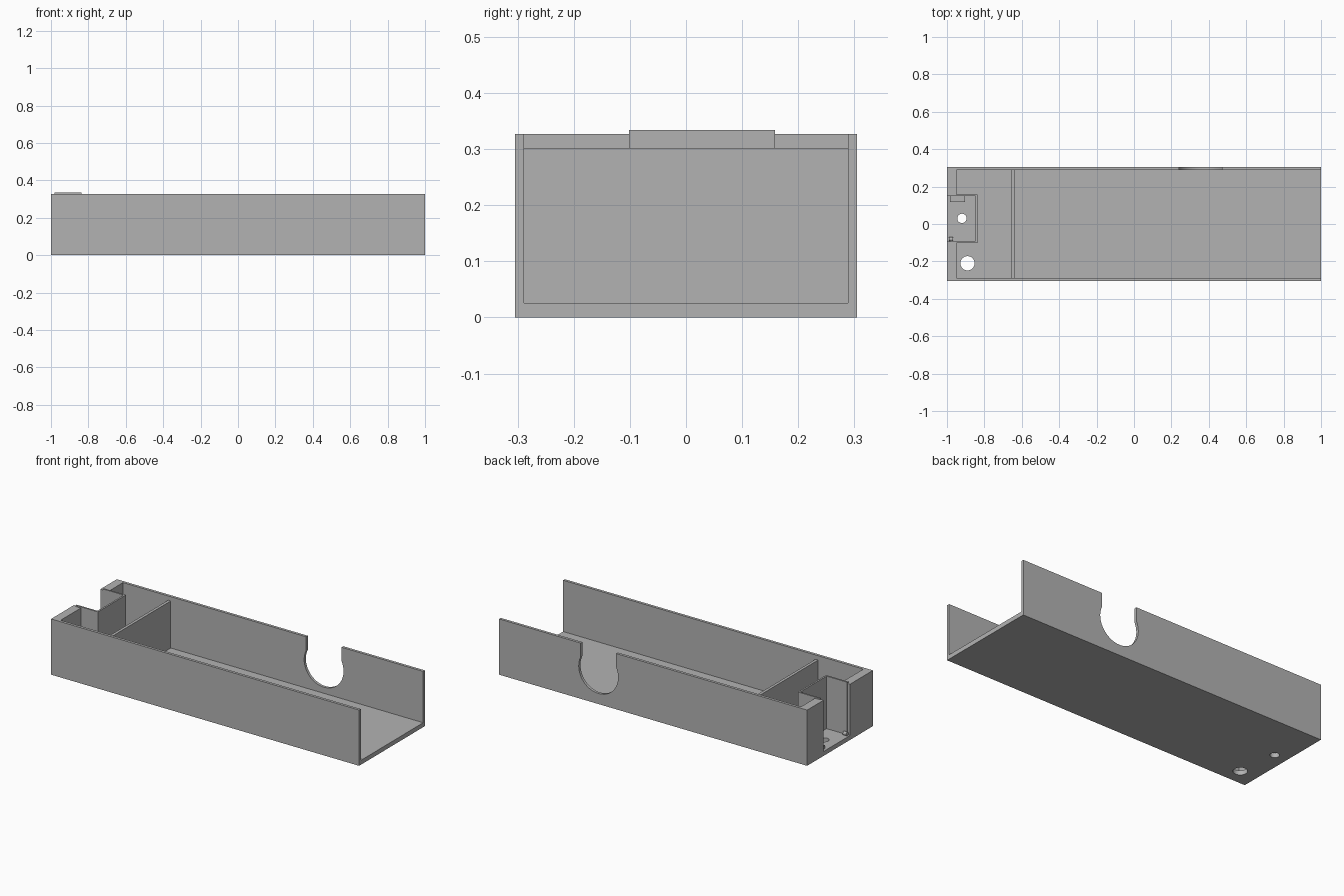
import bpy, bmesh, math
from mathutils import Matrix

old = bpy.data.objects.get("Cube")
if old:
    bpy.data.objects.remove(old, do_unlink=True)

grey = bpy.data.materials.new("plain grey")
grey.use_nodes = True
GREY = (0.45, 0.45, 0.45, 1)
grey.diffuse_color = GREY
grey.node_tree.nodes["Principled BSDF"].inputs["Base Color"].default_value = GREY


def finish(name, bm):
    bmesh.ops.recalc_face_normals(bm, faces=bm.faces)
    mesh = bpy.data.meshes.new(name)
    bm.to_mesh(mesh)
    bm.free()
    mesh.materials.append(grey)
    obj = bpy.data.objects.new(name, mesh)
    bpy.context.collection.objects.link(obj)
    return obj


def prism(name, outline, axis, start, end):
    """Extrude a closed outline along x (outline is y, z) or z (outline is x, y)."""
    bm = bmesh.new()
    place = (lambda a, b: (start, a, b)) if axis == "x" else (lambda a, b: (a, b, start))
    face = bm.faces.new([bm.verts.new(place(a, b)) for a, b in outline])
    out = bmesh.ops.extrude_face_region(bm, geom=[face])
    verts = [v for v in out["geom"] if isinstance(v, bmesh.types.BMVert)]
    step = (end - start, 0, 0) if axis == "x" else (0, 0, end - start)
    bmesh.ops.translate(bm, verts=verts, vec=step)
    return finish(name, bm)


def box(name, x, y, z):
    return prism(name, [(x[0], y[0]), (x[1], y[0]), (x[1], y[1]), (x[0], y[1])], "z", *z)


def cylinder(name, centre, radius, depth, axis="Z", sides=48):
    bm = bmesh.new()
    turn = {"X": Matrix.Rotation(math.pi / 2, 4, "Y"),
            "Y": Matrix.Rotation(math.pi / 2, 4, "X"), "Z": Matrix()}[axis]
    bmesh.ops.create_cone(bm, cap_ends=True, segments=sides, radius1=radius,
                          radius2=radius, depth=depth,
                          matrix=Matrix.Translation(centre) @ turn)
    return finish(name, bm)


def cut(target, cutter):
    mod = target.modifiers.new("cut", "BOOLEAN")
    mod.operation, mod.solver, mod.object = "DIFFERENCE", "EXACT", cutter
    bpy.context.view_layer.objects.active = target
    bpy.ops.object.modifier_apply(modifier=mod.name)
    bpy.data.objects.remove(cutter, do_unlink=True)


W, TOP, FLOOR, INNER = 0.305, 0.327, 0.026, 0.289

# Channel-shaped tray, open at one end
tray = prism("tray_shell", [(-W, 0), (W, 0), (W, TOP), (INNER, TOP), (INNER, FLOOR),
                            (-INNER, FLOOR), (-INNER, TOP), (-W, TOP)], "x", -1, 1)

# Keyhole notch in the back wall
cut(tray, cylinder("notch_round", (0.355, W, 0.19), 0.128, 0.1, "Y", 64))
cut(tray, box("notch_slot", (0.24, 0.47), (0.26, 0.35), (0.19, 0.4)))

# Round holes through the floor
cut(tray, cylinder("small_hole", (-0.92, 0.03, 0), 0.025, 0.2))
cut(tray, cylinder("large_hole", (-0.89, -0.21, 0), 0.038, 0.2))

# Thick end walls either side of the recess
box("end_wall_front", (-1, -0.949), (-INNER, -0.093), (FLOOR, TOP))
box("end_wall_back", (-1, -0.949), (0.151, INNER), (FLOOR, TOP))

# Thin U-shaped recess wall, slightly taller than the tray
prism("recess_wall", [(-0.982, -0.102), (-0.838, -0.102), (-0.838, 0.159),
                      (-0.982, 0.159), (-0.982, 0.15), (-0.848, 0.15),
                      (-0.848, -0.092), (-0.982, -0.092)], "z", FLOOR, 0.334)

# Cross divider
box("divider", (-0.656, -0.639), (-INNER, INNER), (FLOOR, 0.302))

# Small fittings on the recess floor
box("recess_block", (-0.984, -0.904), (0.118, 0.15), (FLOOR, 0.045))
cylinder("recess_peg", (-0.979, -0.081, 0.037), 0.011, 0.022, "X", 24)

# Keep curved cuts smooth and edges crisp
for obj in bpy.context.scene.objects:
    obj.select_set(obj.type == "MESH")
bpy.context.view_layer.objects.active = tray
bpy.ops.object.shade_smooth_by_angle(angle=math.radians(30))
